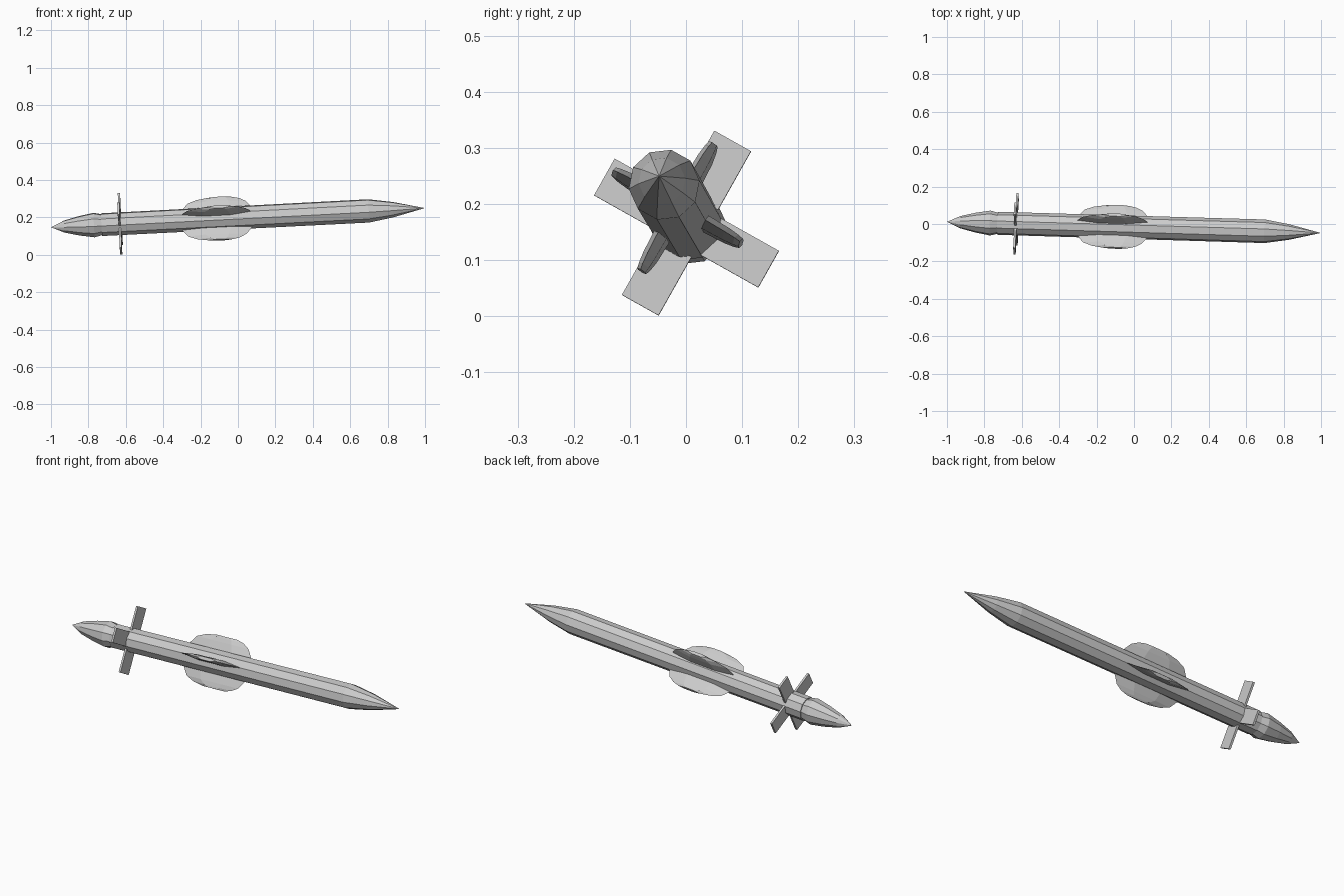
import bpy
import bmesh
import math
from mathutils import Matrix, Vector

cube = bpy.data.objects.get("Cube")
if cube:
    bpy.data.objects.remove(cube, do_unlink=True)

# Single grey finish
grey = bpy.data.materials.new("light grey")
grey.use_nodes = True
colour = (0.6, 0.6, 0.6, 1)
grey.diffuse_color = colour
grey.node_tree.nodes["Principled BSDF"].inputs["Base Color"].default_value = colour

# Frame of the tilted, rolled body: local x runs along the axis to the nose
tail, nose = Vector((-1, 0.012, 0.147)), Vector((1, -0.048, 0.25))
axis = (nose - tail).normalized()
roll = math.radians(60.7)
up = Vector((0, math.cos(roll), math.sin(roll)))
up = (up - axis * up.dot(axis)).normalized()
side = axis.cross(up)
frame = Matrix((axis, up, side)).transposed().to_4x4()
frame.translation = (tail + nose) / 2
SIDES = 10


def finish(name, bm, turn=0.0):
    """Turn about the body axis, place in the frame and make an object."""
    bmesh.ops.recalc_face_normals(bm, faces=bm.faces)
    bm.transform(frame @ Matrix.Rotation(turn, 4, 'X'))
    mesh = bpy.data.meshes.new(name)
    bm.to_mesh(mesh)
    bm.free()
    mesh.materials.append(grey)
    obj = bpy.data.objects.new(name, mesh)
    bpy.context.collection.objects.link(obj)


def loft(bm, rings):
    """Skin a list of equal rings of points and cap both ends."""
    rows = [[bm.verts.new(p) for p in ring] for ring in rings]
    n = len(rows[0])
    for a, b in zip(rows, rows[1:]):
        for i in range(n):
            j = (i + 1) % n
            bm.faces.new((a[i], a[j], b[j], b[i]))
    bm.faces.new(rows[0])
    bm.faces.new(rows[-1])


def lathe(name, profile):
    """Faceted solid of revolution from (position, radius) pairs."""
    bm = bmesh.new()
    angles = [2 * math.pi * (i + 0.5) / SIDES for i in range(SIDES)]
    loft(bm, [[(s, r * math.cos(a), r * math.sin(a)) for a in angles]
              for s, r in profile])
    bmesh.ops.remove_doubles(bm, verts=bm.verts, dist=0.0008)
    finish(name, bm)


# Long body with pointed nose, and the separate tail cone
lathe("body", [(-0.73, 0.062), (0.7, 0.0635), (0.83, 0.042), (1.001, 0.0001)])
lathe("tail_cone", [(-1.001, 0.0001), (-0.93, 0.033), (-0.85, 0.053),
                    (-0.77, 0.067), (-0.73, 0.057), (-0.72, 0.057)])


def wing(name, turn):
    """Lens-section wing with rounded leading and trailing outline."""
    sections = [(0.04, -0.32, 0.09, 0.013), (0.06, -0.30, 0.075, 0.013),
                (0.1, -0.27, 0.045, 0.012), (0.12, -0.22, 0.01, 0.01),
                (0.13, -0.16, -0.03, 0.008)]
    rings = []
    for r, back, front, half in sections:
        chord = front - back
        a, b = back + chord * 0.3, back + chord * 0.7
        rings.append([(back, r, 0), (a, r, half), (b, r, half),
                      (front, r, 0), (b, r, -half), (a, r, -half)])
    bm = bmesh.new()
    loft(bm, rings)
    finish(name, bm, turn)


def tail_fin(name, turn):
    """Thin rectangular plate standing square across the airflow."""
    bm = bmesh.new()
    place = Matrix.Translation((-0.632, 0.108, 0)) @ Matrix.Diagonal((0.011, 0.12, 0.075, 1))
    bmesh.ops.create_cube(bm, size=1, matrix=place)
    finish(name, bm, turn)


# Four wings and four tail fins around the body
for k in range(4):
    wing(f"wing_{k + 1}", k * math.pi / 2)
    tail_fin(f"tail_fin_{k + 1}", k * math.pi / 2)
